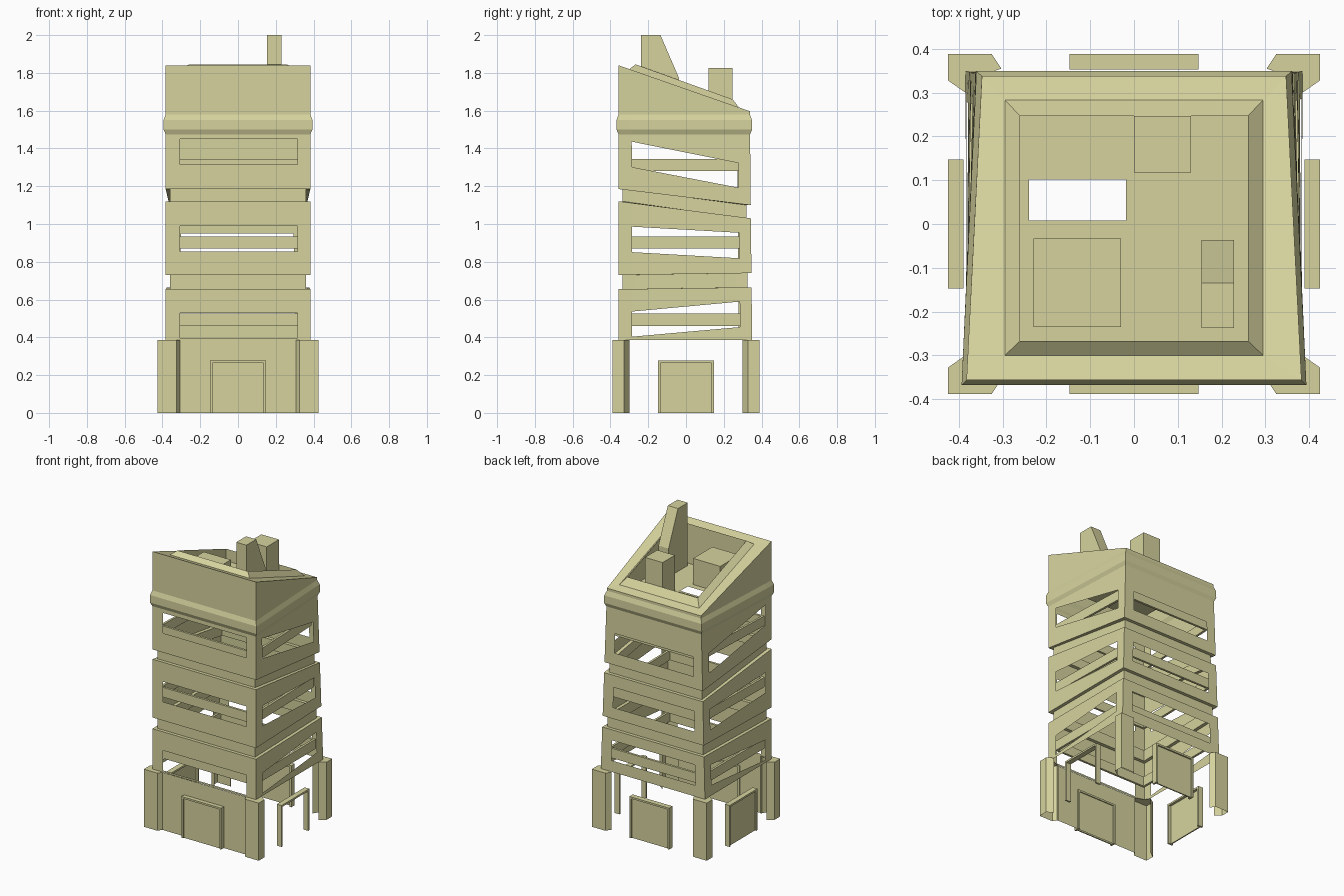
import bpy
from mathutils import Vector

cube = bpy.data.objects.get("Cube")
if cube:
    bpy.data.objects.remove(cube, do_unlink=True)

khaki = bpy.data.materials.new("khaki_plaster")
khaki.use_nodes = True
khaki.diffuse_color = (0.67, 0.65, 0.34, 1)
khaki.node_tree.nodes["Principled BSDF"].inputs["Base Color"].default_value = khaki.diffuse_color

BASE_TOP, ROOF = 0.385, 1.58
SIGNS = [(-1, -1), (1, -1), (1, 1), (-1, 1)]   # corners, counter-clockwise


def build(name, verts, faces):
    mesh = bpy.data.meshes.new(name)
    mesh.from_pydata([tuple(v) for v in verts], [], faces)
    mesh.materials.append(khaki)
    mesh.update()
    obj = bpy.data.objects.new(name, mesh)
    bpy.context.collection.objects.link(obj)
    return obj


def box(name, x0, x1, y0, y1, z0, z1):
    verts = [(x, y, z) for z in (z0, z1) for x, y in ((x0, y0), (x1, y0), (x1, y1), (x0, y1))]
    sides = [(i, (i + 1) % 4, (i + 1) % 4 + 4, i + 4) for i in range(4)]
    return build(name, verts, sides + [(3, 2, 1, 0), (4, 5, 6, 7)])


def corner(i, z, inset):
    """Tower corner: the back pair leans inward with height."""
    sx, sy = SIGNS[i % 4]
    t = (z - BASE_TOP) / 1.2
    x, y = (0.383, 0.357) if sy < 0 else (0.385 - 0.037 * t, 0.35 - 0.012 * t)
    return Vector((sx * (x - inset), sy * (y - inset), z))


# Tower walls: rows of (front height, back height, inset), open at the windows
rows = [(BASE_TOP, BASE_TOP, 0), (0.397, 0.46, 0), (0.53, 0.595, 0),
        (0.655, 0.665, 0), (0.655, 0.665, 0.022), (0.73, 0.74, 0.022), (0.73, 0.74, 0),
        (0.855, 0.815, 0), (0.99, 0.95, 0),
        (1.12, 1.03, 0), (1.12, 1.03, 0.022), (1.185, 1.10, 0.022), (1.185, 1.10, 0),
        (1.315, 1.18, 0), (1.45, 1.31, 0), (1.475, 1.475, 0),
        (1.50, 1.50, -0.011), (1.55, 1.55, -0.011), (1.58, 1.58, 0), (1.84, 1.597, 0)]
window_rows = (1, 7, 13)
columns = (0, 0.1, 0.91, 1)


def row_corner(i, row):
    return corner(i, row[0] if i % 4 < 2 else row[1], row[2])


for i, side in enumerate(("front", "left", "back", "right")):
    verts = [row_corner(i, r).lerp(row_corner(i + 1, r), u) for r in rows for u in columns]
    faces = []
    for r in range(len(rows) - 1):
        for c in range(3):
            if not (r in window_rows and c == 1):
                a = r * 4 + c
                faces.append((a, a + 1, a + 5, a + 4))
    build(side + "_wall", verts, faces)

# Level bars running behind the windows
for n, z in enumerate((0.46, 0.87, 1.28)):
    verts = [corner(i, z, d) + Vector((0, 0, h)) for d, h in
             ((0.03, 0), (0.03, 0.065), (0.045, 0.065), (0.045, 0)) for i in range(4)]
    faces = []
    for k in range(4):
        m = (k + 1) % 4
        for i in range(4):
            j = (i + 1) % 4
            faces.append((k * 4 + i, k * 4 + j, m * 4 + j, m * 4 + i))
    build("window_bar_ring_%d" % (n + 1), verts, faces)

# Parapet rim: sloping coping, raised lip and inner drop to the roof floor
rings = [[row_corner(i, rows[-1]) for i in range(4)]]
for x, yf, zf, yb, zb in ((0.295, -0.30, 1.82, 0.283, 1.613),
                          (0.26, -0.267, 1.845, 0.247, 1.66),
                          (0.26, -0.267, ROOF, 0.247, ROOF)):
    rings.append([(sx * x, yf if sy < 0 else yb, zf if sy < 0 else zb) for sx, sy in SIGNS])
build("parapet_rim", [v for ring in rings for v in ring],
      [(k * 4 + i, k * 4 + (i + 1) % 4, k * 4 + 4 + (i + 1) % 4, k * 4 + 4 + i)
       for k in range(3) for i in range(4)])

# Roof floor with a hatch opening
xs, ys = (-0.26, -0.24, -0.018, 0.26), (-0.267, 0.008, 0.102, 0.247)
build("roof_floor", [(x, y, ROOF) for y in ys for x in xs],
      [(r * 4 + c, r * 4 + c + 1, r * 4 + c + 5, r * 4 + c + 4)
       for r in range(3) for c in range(3) if (r, c) != (1, 1)])

# Roof housings and the slanted chimney
box("large_roof_box", -0.23, -0.03, -0.235, -0.033, ROOF, 1.755)
box("small_roof_box", 0.0, 0.13, 0.118, 0.247, ROOF, 1.826)
profile = [(-0.238, ROOF), (-0.036, ROOF), (-0.036, 1.77), (-0.135, 2.0), (-0.238, 2.0)]
n = len(profile)
build("chimney", [(x, y, z) for x in (0.154, 0.229) for y, z in profile],
      [(i, i + n, (i + 1) % n + n, (i + 1) % n) for i in range(n)]
      + [tuple(range(n)), tuple(reversed(range(n, 2 * n)))])

# Corner piers: chamfered shells with a flat cap
plan = [(0.365, 0.335), (0.385, 0.30), (0.425, 0.328), (0.425, 0.388), (0.325, 0.388), (0.303, 0.355)]
for (sx, sy), label in zip(SIGNS, ("front_right", "front_left", "back_left", "back_right")):
    p = len(plan)
    verts = [(sx * x, sy * y, z) for z in (0, BASE_TOP) for x, y in plan]
    faces = [(i, i + 1, i + 1 + p, i + p) for i in range(1, p - 1)] + [tuple(range(p, 2 * p))]
    if sx * sy < 0:
        faces = [f[::-1] for f in faces]
    build(label + "_pier", verts, faces)

# Solid front wall of the base
build("front_base_wall", [(-0.31, -0.36, 0), (0.31, -0.36, 0), (0.31, -0.36, BASE_TOP),
                          (-0.31, -0.36, BASE_TOP)], [(0, 1, 2, 3)])


# Doorways: thin arch frame, with a recessed panel except on the open side
def doorway(side, turn, depth, has_panel):
    half, top, rim = 0.147, 0.277, 0.012
    parts = [box(side + "_door_jamb_a", -half, -half + rim, -depth, -depth + 0.035, 0, top),
             box(side + "_door_jamb_b", half - rim, half, -depth, -depth + 0.035, 0, top),
             box(side + "_door_lintel", -half + rim, half - rim, -depth, -depth + 0.035, top - rim, top)]
    if has_panel:
        parts.append(box(side + "_door_panel", -half + rim, half - rim,
                         -depth + 0.01, -depth + 0.018, 0, top - rim))
    for part in parts:
        part.rotation_euler.z = turn


QUARTER = 1.5707963
doorway("front", 0, 0.388, True)
doorway("left", QUARTER, 0.425, False)
doorway("back", 2 * QUARTER, 0.388, True)
doorway("right", -QUARTER, 0.425, True)
